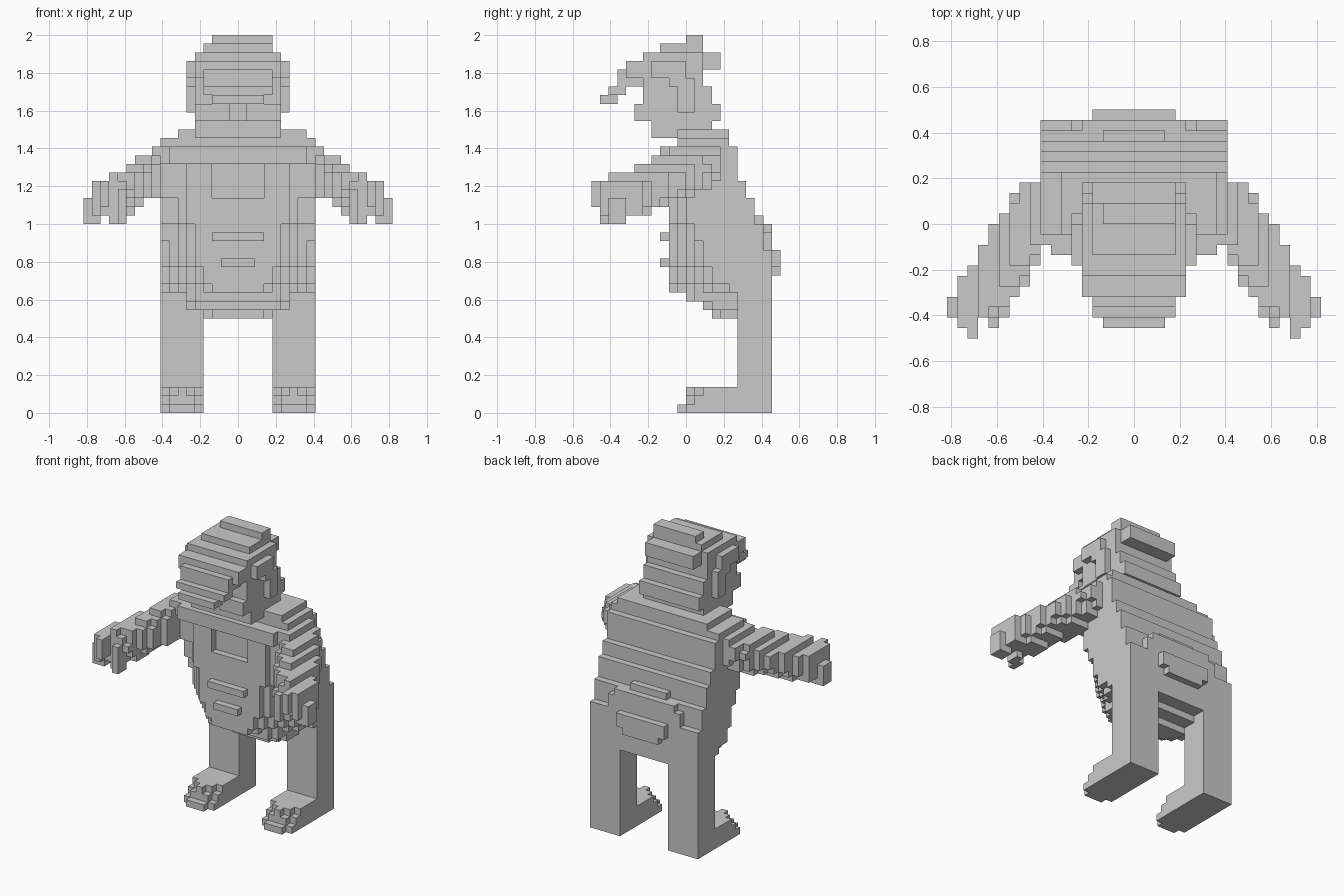
import bpy, bmesh
from mathutils import Vector

U = 2 / 44  # edge of one cube cell

cube = bpy.data.objects.get("Cube")
if cube:
    bpy.data.objects.remove(cube, do_unlink=True)

COLOUR = (0.59, 0.59, 0.59, 1)
grey = bpy.data.materials.new("plain_grey")
grey.use_nodes = True
grey.diffuse_color = COLOUR
grey.node_tree.nodes["Principled BSDF"].inputs["Base Color"].default_value = COLOUR


def box(x0, x1, y0, y1, z0, z1):
    return {(x, y, z) for x in range(x0, x1) for y in range(y0, y1) for z in range(z0, z1)}


def slab(w, y0, y1, z0, z1):
    """Block centred on x with half width w."""
    return box(-w, w, y0, y1, z0, z1)


def mirror(cells):
    return {(-1 - x, y, z) for x, y, z in cells}


def build(name, cells):
    """Skin the filled cells with their exposed faces, then merge flat areas."""
    bm = bmesh.new()
    corners = {}

    def vert(p):
        if p not in corners:
            corners[p] = bm.verts.new(Vector(p) * U)
        return corners[p]

    for c in sorted(cells):
        for axis in range(3):
            for side in (0, 1):
                n = list(c)
                n[axis] += 2 * side - 1
                if tuple(n) in cells:
                    continue
                loop = []
                for a, b in ((0, 0), (1, 0), (1, 1), (0, 1)):
                    p = list(c)
                    p[axis] += side
                    p[(axis + 1) % 3] += a
                    p[(axis + 2) % 3] += b
                    loop.append(vert(tuple(p)))
                bm.faces.new(loop if side else loop[::-1])
    bmesh.ops.dissolve_limit(bm, angle_limit=0.01, verts=bm.verts, edges=bm.edges)
    mesh = bpy.data.meshes.new(name)
    bm.to_mesh(mesh)
    bm.free()
    mesh.materials.append(grey)
    obj = bpy.data.objects.new(name, mesh)
    bpy.context.collection.objects.link(obj)


# Torso: stepped back, full width
torso = set()
for z0, z1, front, back in ((13, 14, 6, 10), (14, 17, 5, 10), (17, 19, 3, 10), (19, 20, 2, 9),
                            (20, 22, 1, 9), (22, 25, 0, 8),
                            (25, 27, -1, 7), (27, 30, -1, 6), (30, 32, -1, 5)):
    torso |= slab(9, front, back, z0, z1)
torso |= box(-7, 8, -1, 5, 32, 33)
torso |= slab(6, 9, 10, 19, 21) | slab(5, 9, 10, 21, 22)    # rounded hip corners
torso |= slab(3, 8, 9, 22, 23)
torso |= slab(4, 10, 11, 17, 19) | slab(3, 10, 11, 16, 17)  # back bump
torso |= slab(4, 6, 8, 12, 13)                              # crotch step

# Belly and chest: layers that widen away from the front
for z0, z1, front, w in ((11, 12, 3, 3), (12, 13, 2, 5), (13, 14, 0, 5), (14, 15, -2, 3),
                         (15, 17, -2, 4), (17, 22, -2, 5), (22, 29, -2, 6), (29, 31, -3, 8)):
    for d in range(6):
        if front + d < 6:
            torso |= slab(min(w + d, 9 if z0 > 13 else w + 1), front + d, 6, z0, z1)
torso -= slab(3, -2, -1, 25, 29)            # chest recess
torso |= slab(3, -3, 0, 20, 21)             # upper belly ridge
torso |= slab(2, -3, 0, 17, 18)             # lower belly ridge
build("torso", torso)

# Legs, with feet rounded step by step at the toes
leg = box(4, 9, 6, 10, 0, 14) | {(6, 0, 2)}
for z in range(3):
    leg |= box(4, 9, z, 6, z, z + 1) | box(5, 8, z - 1, z, z, z + 1)
build("left_leg", leg)
build("right_leg", mirror(leg))

# Head
head = set()
for z0, z1, front, back, w in ((32, 34, -4, 3, 5), (34, 36, -4, 4, 5),
                               (36, 38, -5, 3, 5), (38, 42, -5, 2, 5), (42, 43, -3, 2, 4)):
    head |= slab(w, front, back, z0, z1)
head |= box(-3, 4, 0, 2, 43, 44)
head |= slab(5, -6, -4, 34, 36) - slab(1, -6, -5, 34, 36)   # notched jaw
head |= slab(4, 2, 4, 40, 42)               # bump at the back of the head
# Brow stepping forward and down
head |= slab(5, -7, -4, 39, 41) | slab(4, -8, -5, 38, 40)
head |= slab(4, -9, -7, 37, 38) | slab(3, -10, -8, 36, 37)
# Ears
ear = box(5, 6, -4, 0, 39, 41) | box(5, 6, -2, 1, 38, 39) | box(5, 6, -1, 1, 35, 38)
head |= ear | mirror(ear)
build("head", head)

# Arms: a slanted tube of cells trimmed to a stepped outline, one column per x
shoulder = Vector((9.5, 0.3, 28.2))
axis = (Vector((16, -8.3, 24.9)) - shoulder).normalized()
columns = ((-4, 4, 25, 31), (-6, 4, 25, 30), (-8, 3, 24, 30), (-9, 2, 23, 29),
           (-10, 0, 22, 28), (-9, -2, 22, 28), (-11, -4, 23, 27), (-10, -5, 22, 27),
           (-9, -7, 22, 25))
arm = set()
for i, (y0, y1, z0, z1) in enumerate(columns):
    for x, y, z in box(9 + i, 10 + i, y0, y1, z0, z1):
        low = 24 if y < -9 else 22 if y < -5 else 23 if y < -2 else 25
        top = 27 if y < -9 else 28 if y < -6 else 29 if y < -4 else 31
        offset = Vector((x + 0.5, y + 0.5, z + 0.5)) - shoulder
        if low <= z < top and offset.cross(axis).length <= 2.95:
            arm.add((x, y, z))
# Thumb and fingers
arm |= box(13, 14, -10, -8, 22, 25) | box(14, 15, -9, -7, 22, 25)
arm |= box(15, 16, -11, -8, 24, 27) | box(16, 18, -9, -7, 22, 25)
arm |= box(16, 17, -10, -7, 23, 26)
build("left_arm", arm)
build("right_arm", mirror(arm))
